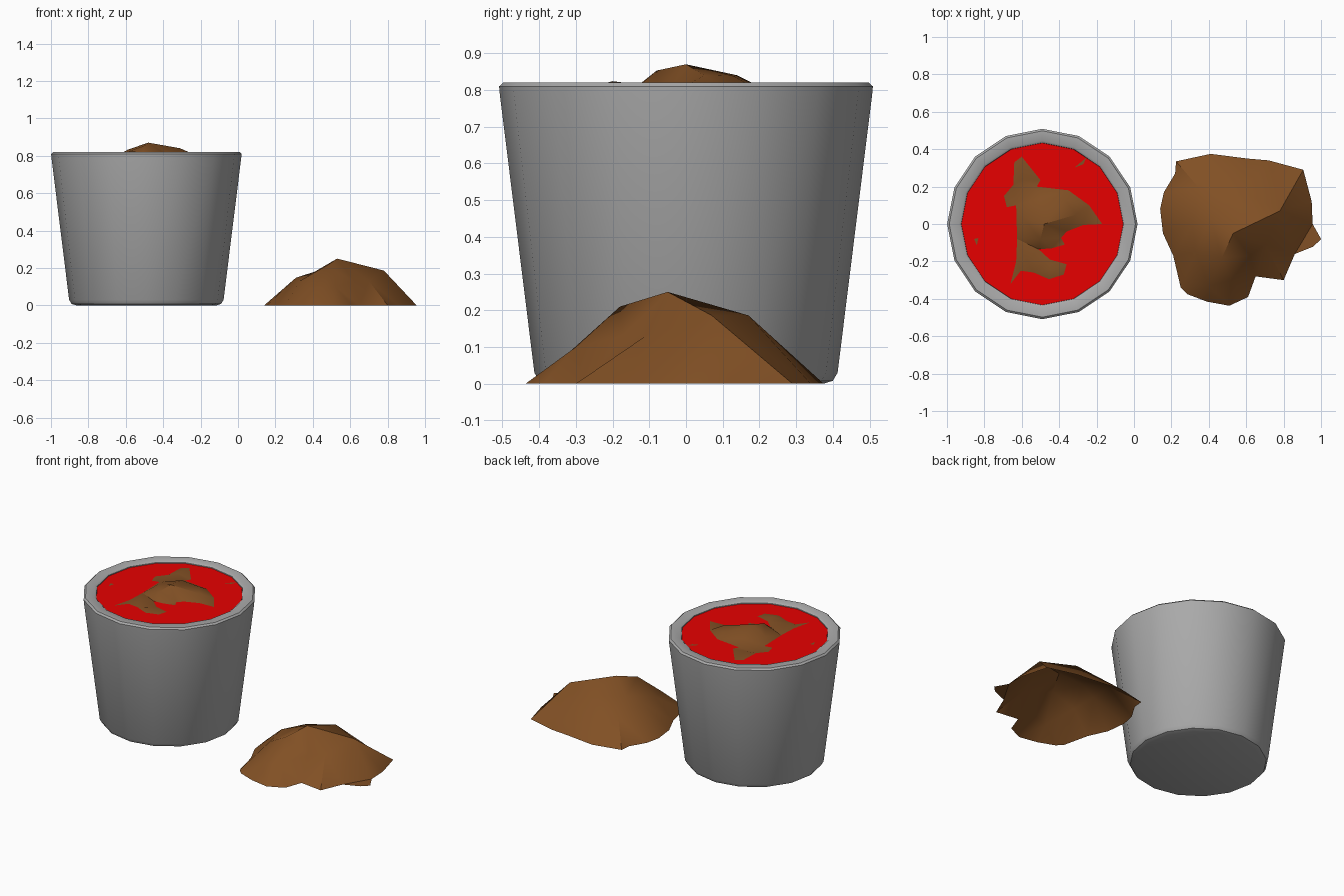
import bpy, math
from mathutils import Vector
from mathutils.geometry import delaunay_2d_cdt

if "Cube" in bpy.data.objects:
    bpy.data.objects.remove(bpy.data.objects["Cube"])

CX, SIDES = -0.49, 16          # bucket axis and side count
LEVEL = 0.807                  # height of the red surface


def material(name, rgb):
    m = bpy.data.materials.new(name)
    m.diffuse_color = (*rgb, 1)
    m.use_nodes = True
    m.node_tree.nodes["Principled BSDF"].inputs["Base Color"].default_value = m.diffuse_color
    return m


GREY = material("bucket grey", (0.40, 0.40, 0.40))
RED = material("liquid red", (0.80, 0.0, 0.0))
BROWN = material("dirt brown", (0.22, 0.08, 0.018))


def add_mesh(name, verts, faces, mat, angle):
    me = bpy.data.meshes.new(name)
    me.from_pydata(verts, [], faces)
    me.materials.append(mat)
    ob = bpy.data.objects.new(name, me)
    bpy.context.collection.objects.link(ob)
    bpy.ops.object.select_all(action='DESELECT')
    ob.select_set(True)
    bpy.context.view_layer.objects.active = ob
    bpy.ops.object.shade_smooth_by_angle(angle=math.radians(angle))
    return ob


def ring(r, z):
    return [(CX + r * math.cos(2 * math.pi * i / SIDES),
             r * math.sin(2 * math.pi * i / SIDES), z) for i in range(SIDES)]


def lathe(name, profile, mat):
    verts, faces = [], []
    for r, z in profile:
        verts += ring(r, z)
    for k in range(len(profile) - 1):
        for i in range(SIDES):
            j = (i + 1) % SIDES
            a, b = k * SIDES, (k + 1) * SIDES
            faces.append((a + i, a + j, b + j, b + i))
    last = (len(profile) - 1) * SIDES
    faces.append(tuple(reversed(range(SIDES))))
    faces.append(tuple(range(last, last + SIDES)))
    return add_mesh(name, verts, faces, mat, 40)


def mound(name, outline, base, bumps):
    """Open-bottomed heap: a triangulated outline raised at the bump points."""
    pts = [(x, y, base) for x, y in outline] + bumps
    out = delaunay_2d_cdt([Vector(p[:2]) for p in pts], [],
                          [list(range(len(outline)))], 1, 1e-5)
    verts = [(v.x, v.y, pts[src[0]][2] if src else base)
             for v, src in zip(out[0], out[3])]
    return add_mesh(name, verts, out[2], BROWN, 35)


# Bucket: outer wall, rounded rim, inner wall and floor
lathe("bucket", [(0.375, 0.0), (0.40, 0.008), (0.413, 0.03), (0.508, 0.795),
                 (0.509, 0.81), (0.498, 0.82), (0.445, 0.82), (0.434, 0.812),
                 (0.432, 0.79), (0.36, 0.06)], GREY)

# Red surface filling the bucket
add_mesh("red_liquid", ring(0.433, LEVEL), [tuple(range(SIDES))], RED, 30)

# Dirt breaking through the liquid
mound("bucket_dirt",
      [(-.64, .33), (-.60, .36), (-.50, .235), (-.52, .20), (-.35, .18),
       (-.24, .10), (-.17, 0), (-.27, -.005), (-.36, -.04), (-.39, -.075),
       (-.37, -.11), (-.44, -.13), (-.51, -.135), (-.45, -.19), (-.36, -.215),
       (-.375, -.27), (-.455, -.295), (-.535, -.26), (-.605, -.25),
       (-.66, -.32), (-.63, -.20), (-.625, -.08), (-.63, .10), (-.68, .09),
       (-.695, .15), (-.645, .21)][::-1], LEVEL + 0.002,
      [(-.48, 0, .87), (-.31, .05, .84), (-.50, .14, .84), (-.37, .13, .838),
       (-.50, -.08, .853), (-.57, -.20, .824), (-.59, .03, .832),
       (-.60, .24, .82), (-.45, -.24, .82)])
for n, tri in enumerate(([(-.32, .30), (-.27, .32), (-.255, .355)],
                         [(-.855, -.08), (-.84, -.115), (-.832, -.075)])):
    mound(f"dirt_speck_{n + 1}", tri, LEVEL + 0.002, [])

# Dirt pile on the ground
mound("dirt_pile",
      [(.14, .08), (.155, -.05), (.21, -.17), (.25, -.34), (.285, -.375),
       (.39, -.415), (.51, -.437), (.61, -.39), (.65, -.28), (.80, -.30),
       (.86, -.16), (.96, -.12), (1.0, -.08), (.955, 0), (.95, .12),
       (.905, .29), (.72, .34), (.605, .35), (.41, .375), (.225, .335),
       (.22, .27), (.16, .17)], 0,
      [(.53, -.05, .25), (.47, -.18, .21), (.41, .03, .18), (.58, .17, .186),
       (.78, .07, .186), (.31, .0, .148), (.33, -.15, .13), (.35, .19, .12),
       (.62, -.17, .13), (.70, -.11, .13), (.52, -.30, .10),
       (.40, -.33, .075)])
